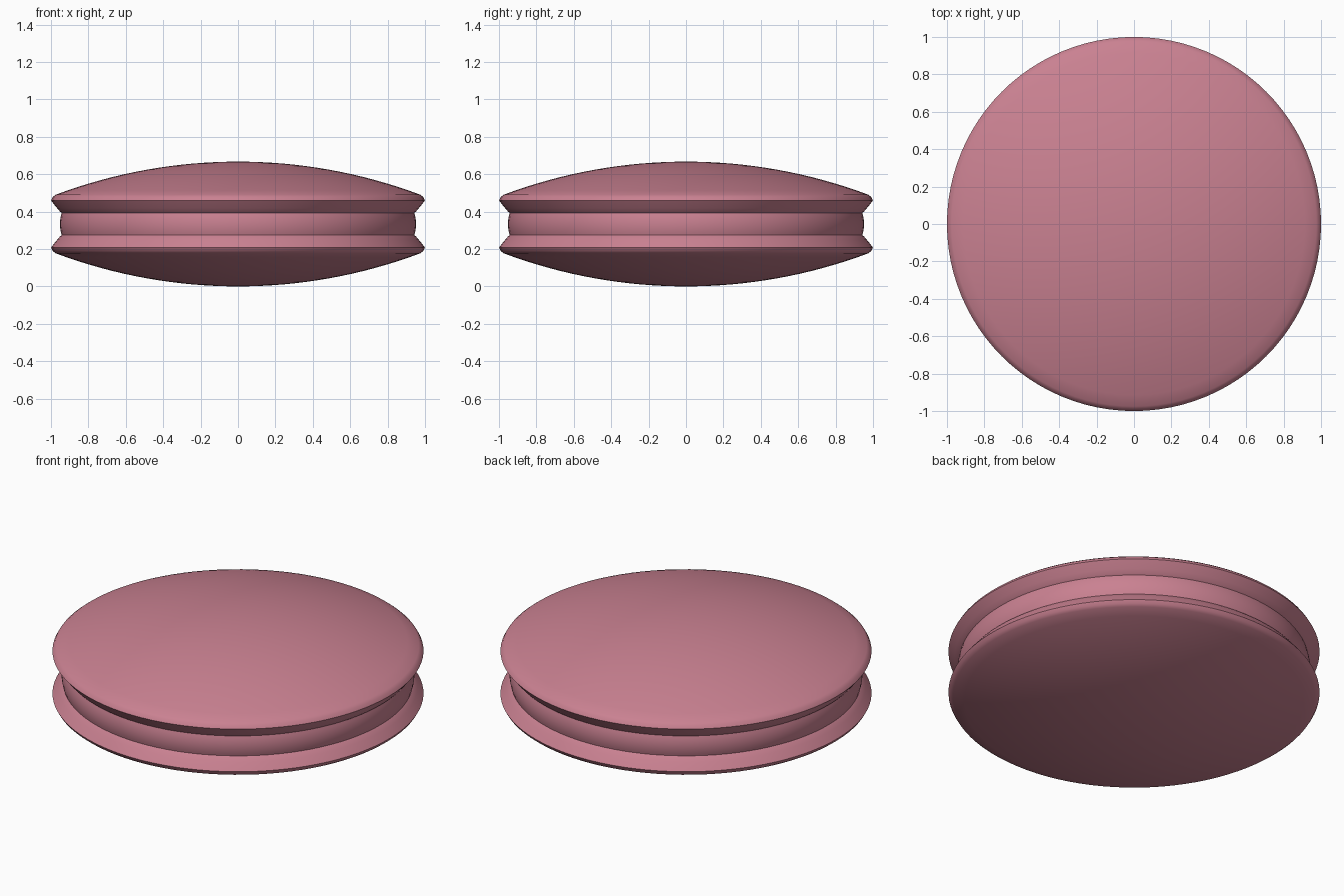
import bpy, bmesh, math

cube = bpy.data.objects.get("Cube")
if cube:
    bpy.data.objects.remove(cube, do_unlink=True)

pink = bpy.data.materials.new("dusty pink")
pink.use_nodes = True
color = (0.59, 0.22, 0.285, 1)
pink.diffuse_color = color
pink.node_tree.nodes["Principled BSDF"].inputs["Base Color"].default_value = color

HEIGHT = 0.667
SEGMENTS = 96


def lathe(name, profile):
    """Spin an (r, z) profile around the z axis."""
    bm = bmesh.new()
    verts = [bm.verts.new((r, 0, z)) for r, z in profile]
    edges = [bm.edges.new(pair) for pair in zip(verts, verts[1:])]
    bmesh.ops.spin(bm, geom=verts + edges, cent=(0, 0, 0), axis=(0, 0, 1),
                   angle=math.tau, steps=SEGMENTS, use_duplicate=False)
    bmesh.ops.remove_doubles(bm, verts=bm.verts, dist=0.0005)
    bmesh.ops.recalc_face_normals(bm, faces=bm.faces)
    mesh = bpy.data.meshes.new(name)
    bm.to_mesh(mesh)
    bm.free()
    mesh.materials.append(pink)
    obj = bpy.data.objects.new(name, mesh)
    bpy.context.collection.objects.link(obj)
    bpy.ops.object.select_all(action="DESELECT")
    obj.select_set(True)
    bpy.context.view_layer.objects.active = obj
    bpy.ops.object.shade_smooth_by_angle(angle=math.radians(35))
    return obj


# Domed shell: shallow spherical cap, rounded rim, tapered underside
CAP_RADIUS = 2.774
dome = []
for i in range(17):
    r = 0.975 * i / 16
    dome.append((r, HEIGHT - CAP_RADIUS + math.sqrt(CAP_RADIUS ** 2 - r * r)))
rim = [(0.99, 0.478), (1.0, 0.46), (0.985, 0.44), (0.967, 0.418),
       (0.952, 0.4), (0.942, 0.392), (0.9, 0.392), (0, 0.392)]
shell = dome + rim
lathe("top_shell", shell)
lathe("bottom_shell", [(r, HEIGHT - z) for r, z in shell])

# Slightly bulging filling between the shells
filling = []
for i in range(9):
    t = i / 4 - 1
    filling.append((0.952 - 0.01 * t * t, HEIGHT / 2 + 0.062 * t))
lathe("filling", filling)
